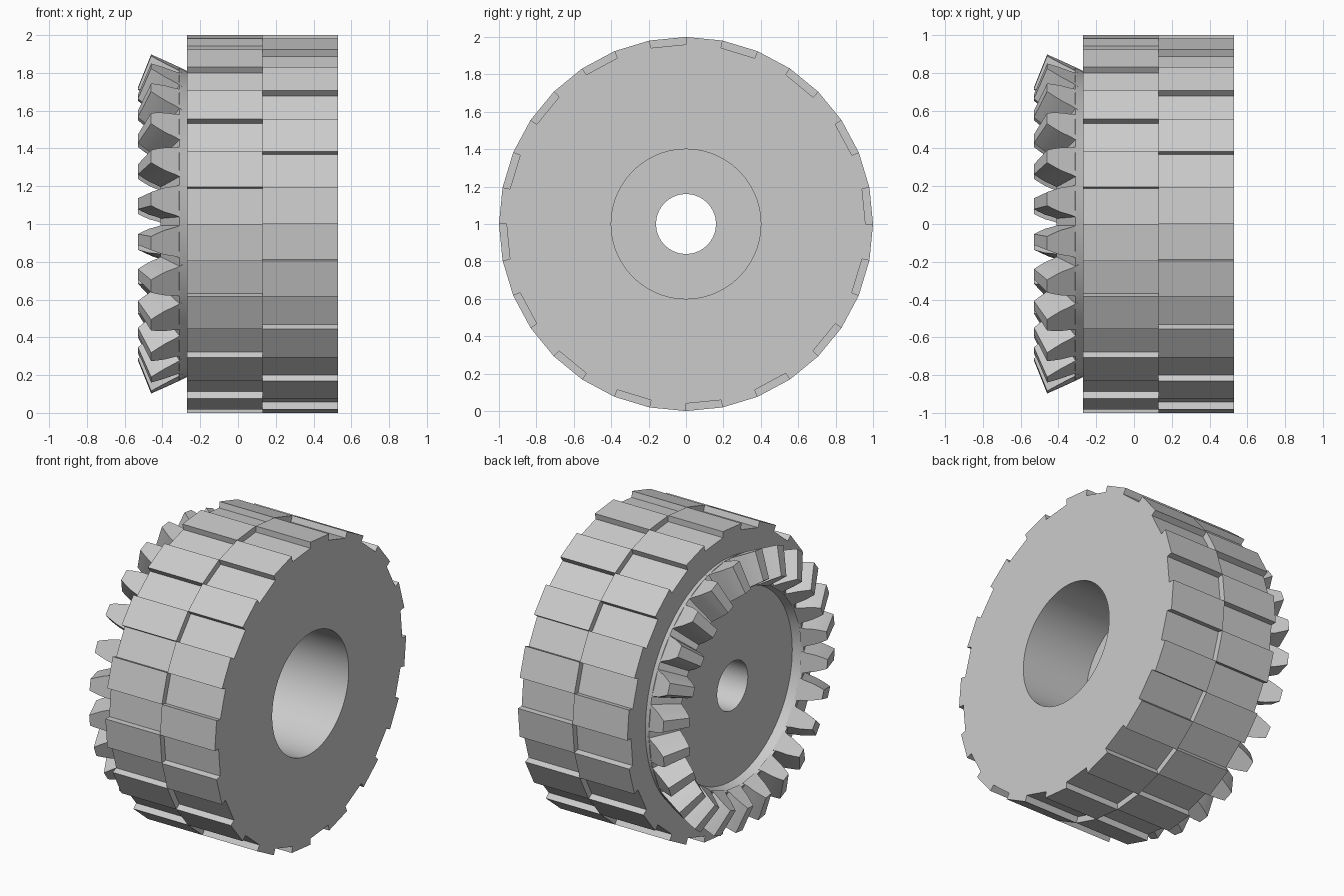
import bpy, bmesh, math

if "Cube" in bpy.data.objects:
    bpy.data.objects.remove(bpy.data.objects["Cube"])

# One plain grey material
grey = bpy.data.materials.new("plain_grey")
grey.use_nodes = True
COLOUR = (0.6, 0.6, 0.6, 1)
grey.diffuse_color = COLOUR
grey.node_tree.nodes["Principled BSDF"].inputs["Base Color"].default_value = COLOUR


def polar(x, radius, degrees):
    """Point around the x axle; zero degrees faces the front, ninety is up."""
    a = math.radians(degrees)
    return (x, -radius * math.cos(a), 1 + radius * math.sin(a))


def skin(bm, rows):
    """Join rows of points with quads, closed in both directions."""
    grid = [[bm.verts.new(p) for p in row] for row in rows]
    n, m = len(grid), len(grid[0])
    for i in range(n):
        for j in range(m):
            k, l = (i + 1) % n, (j + 1) % m
            bm.faces.new((grid[i][j], grid[k][j], grid[k][l], grid[i][l]))


def finish(name, bm, smooth):
    bmesh.ops.recalc_face_normals(bm, faces=bm.faces)
    mesh = bpy.data.meshes.new(name)
    bm.to_mesh(mesh)
    bm.free()
    mesh.materials.append(grey)
    obj = bpy.data.objects.new(name, mesh)
    bpy.context.collection.objects.link(obj)
    if smooth:
        bpy.ops.object.select_all(action="DESELECT")
        obj.select_set(True)
        bpy.context.view_layer.objects.active = obj
        bpy.ops.object.shade_smooth_by_angle(angle=math.radians(25))
    return obj


# Turned core: stepped bore, recessed web and the cone that carries the teeth
profile = [(0.53, 0.40), (0.53, 0.78), (-0.2, 0.78), (-0.27, 0.81),
           (-0.31, 0.83), (-0.41, 0.645), (-0.34, 0.625), (-0.34, 0.16),
           (0.04, 0.16), (0.04, 0.40)]
SEGMENTS = 96
bm = bmesh.new()
skin(bm, [[polar(x, r, 360 * i / SEGMENTS) for x, r in profile]
          for i in range(SEGMENTS)])
finish("turned_core", bm, True)


# Two lug rings with alternating raised and sunken flats, half a step apart
STEP = 360 / 32


def lug_ring(name, x0, x1, raised):
    rows = []
    for i in range(32):
        radius = 1.0 if i % 2 == raised else 0.96
        for a in (i * STEP, (i + 1) * STEP):
            rows.append([polar(x0, 0.78, a), polar(x0, radius, a),
                         polar(x1, radius, a), polar(x1, 0.78, a)])
    bm = bmesh.new()
    skin(bm, rows)
    bmesh.ops.remove_doubles(bm, verts=bm.verts, dist=0.0001)
    # Drop zero-area leftovers on the inner edge
    bmesh.ops.dissolve_degenerate(bm, edges=bm.edges, dist=0.0001)
    finish(name, bm, False)


lug_ring("right_lug_ring", -0.27, 0.13, 1)
lug_ring("left_lug_ring", 0.13, 0.53, 0)

# Bevel teeth: root-to-tip lines at the outer and inner ends of each tooth
TEETH = 24
OUTER = ((-0.31, 0.83), (-0.46, 0.90))
INNER = ((-0.41, 0.645), (-0.53, 0.725))
# Height fraction and half angle of the curved flank
flank = [(-0.1, 6.3), (0.0, 5.9), (0.15, 5.3), (0.5, 4.4), (0.8, 3.2), (1.0, 2.3)]
section = flank + [(h, -a) for h, a in reversed(flank)]


def section_ring(bm, line, centre):
    (x0, r0), (x1, r1) = line
    return [bm.verts.new(polar(x0 + (x1 - x0) * h, r0 + (r1 - r0) * h, centre + a))
            for h, a in section]


bm = bmesh.new()
for i in range(TEETH):
    centre = (i + 0.5) * 360 / TEETH + 1
    outer, inner = (section_ring(bm, line, centre) for line in (OUTER, INNER))
    bm.faces.new(outer)
    bm.faces.new(inner[::-1])
    for j in range(len(section)):
        k = (j + 1) % len(section)
        bm.faces.new((outer[j], inner[j], inner[k], outer[k]))
finish("bevel_teeth", bm, True)
